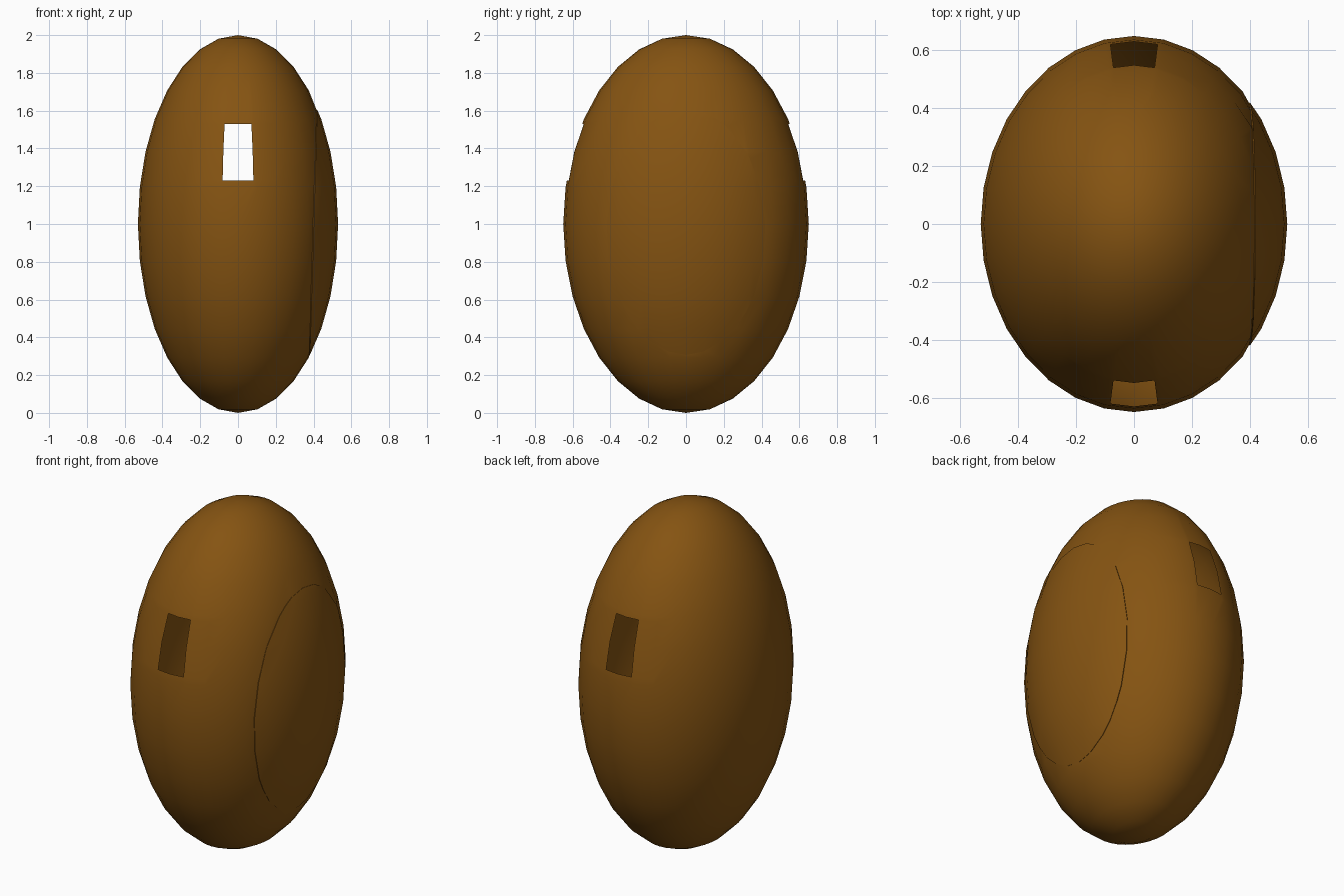
import bpy, bmesh, math
from mathutils import Vector

if "Cube" in bpy.data.objects:
    bpy.data.objects.remove(bpy.data.objects["Cube"])

RX, RY, RZ = 0.53, 0.65, 1.0
LID_POINT = Vector((0.40, 0, 0.95))
LID_NORMAL = Vector((1, 0, -0.03)).normalized()

brown = bpy.data.materials.new("warm brown")
brown.diffuse_color = (0.235, 0.088, 0.006, 1)
brown.use_nodes = True
brown.node_tree.nodes["Principled BSDF"].inputs["Base Color"].default_value = brown.diffuse_color


def egg():
    """Stretched sphere standing on the ground."""
    bm = bmesh.new()
    bmesh.ops.create_uvsphere(bm, u_segments=32, v_segments=16, radius=1)
    for v in bm.verts:
        v.co = Vector((v.co.x * RX, v.co.y * RY, v.co.z * RZ + RZ))
    return bm


def cut(bm, faces, point, normal, **clear):
    geom = set(faces)
    for f in faces:
        geom.update(f.edges, f.verts)
    bmesh.ops.bisect_plane(bm, geom=list(geom), dist=1e-5, plane_co=point,
                           plane_no=normal, **clear)


def rim(bm):
    return [e for e in bm.edges if e.is_boundary
            and all(abs((v.co - LID_POINT).dot(LID_NORMAL)) < 1e-3 for v in e.verts)]


def finish(bm, name):
    for f in bm.faces:
        f.smooth = True
    mesh = bpy.data.meshes.new(name)
    bm.to_mesh(mesh)
    bm.free()
    mesh.materials.append(brown)
    obj = bpy.data.objects.new(name, mesh)
    bpy.context.collection.objects.link(obj)
    bpy.ops.object.select_all(action='DESELECT')
    obj.select_set(True)
    bpy.context.view_layer.objects.active = obj
    bpy.ops.object.shade_smooth_by_angle(angle=math.radians(35))


# Hollow body, open where the lid sits
body = egg()
cut(body, body.faces[:], LID_POINT, LID_NORMAL, clear_outer=True)
for v in {v for e in rim(body) for v in e.verts}:
    v.co.y *= 0.98
    v.co.z = 0.95 + (v.co.z - 0.95) * 0.985

# Windows in front and back, bounded by two heights and two meridians
HALF_ANGLE = math.atan(math.tan(math.asin(0.082 / 0.516)) * RX / RY)


def near_window():
    return [f for f in body.faces if abs(f.calc_center_median().x) < 0.16
            and 1.1 < f.calc_center_median().z < 1.65]


for z in (1.23, 1.53):
    cut(body, near_window(), Vector((0, 0, z)), Vector((0, 0, 1)))
for s in (-1, 1):
    normal = Vector((math.cos(HALF_ANGLE), s * math.sin(HALF_ANGLE), 0))
    cut(body, near_window(), Vector((0, 0, 1)), normal)
slope = math.tan(HALF_ANGLE)
window = [f for f in body.faces
          if 1.23 < f.calc_center_median().z < 1.53
          and abs(f.calc_center_median().x) < slope * abs(f.calc_center_median().y)]
bmesh.ops.delete(body, geom=window, context='FACES')
finish(body, "body_shell")

# Side lid with a short rim turned inward
lid = egg()
cut(lid, lid.faces[:], LID_POINT, LID_NORMAL, clear_inner=True)
new = bmesh.ops.extrude_edge_only(lid, edges=rim(lid))["geom"]
for v in new:
    if isinstance(v, bmesh.types.BMVert):
        v.co.x -= 0.02
        v.co.y *= 0.985
        v.co.z = 0.95 + (v.co.z - 0.95) * 0.985
bmesh.ops.recalc_face_normals(lid, faces=lid.faces[:])
finish(lid, "side_lid")
